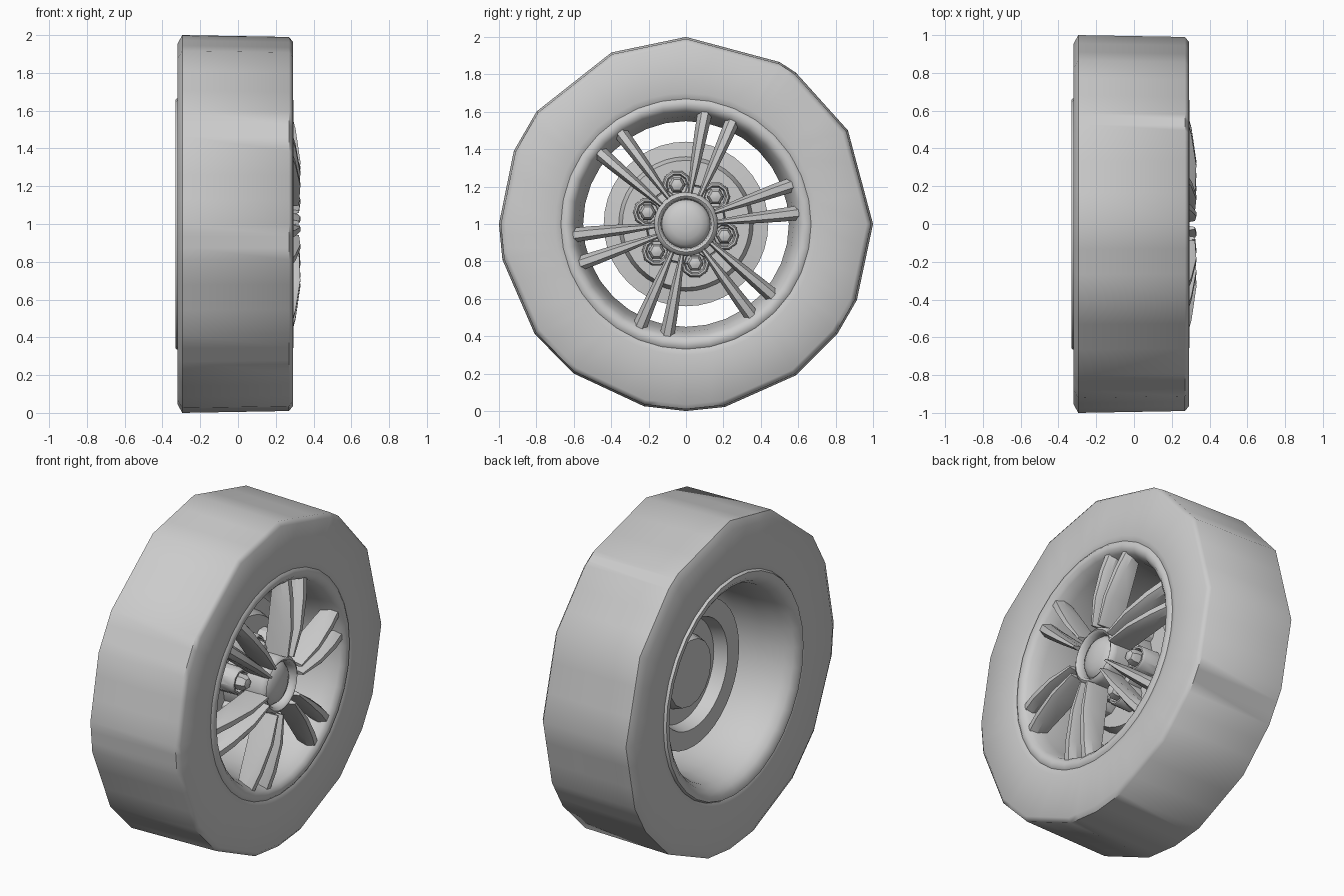
import bpy, bmesh
from math import radians, cos, sin, pi
from mathutils import Vector

if "Cube" in bpy.data.objects:
    bpy.data.objects.remove(bpy.data.objects["Cube"])


def polar(x, r, a):
    """Point at radius r and angle a around the axle (x axis at z = 1)."""
    return Vector((x, r * cos(a), 1 + r * sin(a)))


def finish(bm, name, angle=35):
    bmesh.ops.remove_doubles(bm, verts=bm.verts, dist=1e-5)
    bmesh.ops.recalc_face_normals(bm, faces=bm.faces)
    me = bpy.data.meshes.new(name)
    bm.to_mesh(me)
    bm.free()
    ob = bpy.data.objects.new(name, me)
    bpy.context.collection.objects.link(ob)
    bpy.ops.object.select_all(action='DESELECT')
    ob.select_set(True)
    bpy.context.view_layer.objects.active = ob
    bpy.ops.object.shade_smooth_by_angle(angle=radians(angle))
    return ob


def skin(bm, rings, wrap_rings=False, wrap_verts=True):
    """Quads between successive rings of points."""
    vs = [[bm.verts.new(p) for p in ring] for ring in rings]
    n, m = len(vs), len(vs[0])
    for i in range(n if wrap_rings else n - 1):
        a, b = vs[i], vs[(i + 1) % n]
        for j in range(m if wrap_verts else m - 1):
            k = (j + 1) % m
            bm.faces.new((a[j], a[k], b[k], b[j]))
    return vs


def lathe(name, profile, n=32, closed=False, cap=(), angle=35):
    bm = bmesh.new()
    vs = skin(bm, [[polar(x, r, 2 * pi * j / n) for j in range(n)]
                   for x, r in profile], closed)
    for i in cap:
        bm.faces.new(vs[i])
    return finish(bm, name, angle)


# Tyre: irregular low-poly outline outside, round at the bead
corners = [0, 30, 54, 60, 90, 113.5, 143, 157, 180, 191, 216, 233, 257,
           270, 282, 306, 324, 336, 360]
outline = []
for a0, a1 in zip(corners, corners[1:]):
    p, q = (Vector((cos(radians(a)), sin(radians(a)))) for a in (a0, a1))
    for k in range(3):
        outline.append(p.lerp(q, k / 3))
rings = []
for x, r, is_round in [(-0.27, 0.62, True), (-0.315, 0.66, True), (-0.32, 0.70, True),
                       (-0.32, 0.955, False), (-0.295, 1.0, False),
                       (0.27, 0.99, False), (0.29, 0.965, False),
                       (0.29, 0.70, True), (0.282, 0.66, True), (0.24, 0.62, True)]:
    ring = []
    for v in outline:
        d = v.normalized() * r if is_round else v * r
        ring.append((x, d.x, 1 + d.y))
    rings.append(ring)
bm = bmesh.new()
skin(bm, rings)
finish(bm, "tyre", 50)

# Rim barrel with rounded lips front and back
lathe("rim_barrel", [(0.25, 0.655), (0.283, 0.67), (0.294, 0.655), (0.292, 0.625),
                     (0.27, 0.60), (0.20, 0.575), (0.05, 0.55), (-0.12, 0.55),
                     (-0.26, 0.575), (-0.305, 0.60), (-0.328, 0.63),
                     (-0.33, 0.66), (-0.315, 0.67), (-0.28, 0.655)], 32, angle=60)

# Twin spokes: six pairs, each spoke lofted with a bevelled front
# section: radius, sideways offset, half width, front x, back x
sections = [(0.165, 0.028, 0.013, 0.323, 0.17), (0.33, 0.047, 0.027, 0.33, 0.18),
            (0.50, 0.067, 0.036, 0.305, 0.185), (0.625, 0.08, 0.040, 0.272, 0.19)]
bm = bmesh.new()
for k in range(6):
    a = radians(13 + 60 * k)
    out = Vector((0, cos(a), sin(a)))
    side = Vector((0, -sin(a), cos(a)))
    for s in (-1, 1):
        loops = []
        for r, off, w, xf, xb in sections:
            c = Vector((0, 0, 1)) + out * r + side * (s * off)
            loops.append([c + side * (t * w) + Vector((x, 0, 0)) for t, x in
                          [(-0.8, xb), (-1, xf - 0.04), (-0.45, xf),
                           (0.45, xf), (1, xf - 0.04), (0.8, xb)]])
        vs = skin(bm, loops)
        bm.faces.new(vs[0])
        bm.faces.new(vs[-1])
finish(bm, "twin_spokes", 30)

# Hub ring and domed centre cap
lathe("hub_ring", [(0.14, 0.17), (0.26, 0.172), (0.285, 0.165), (0.295, 0.15),
                   (0.285, 0.135), (0.25, 0.13), (0.14, 0.13)], 24, True, angle=50)
lathe("centre_cap", [(0.20, 0.135), (0.24, 0.132), (0.265, 0.112), (0.281, 0.08),
                     (0.289, 0.04), (0.291, 0.002)], 24, cap=(-1,), angle=60)

# Lug cups and hex nuts between the spoke pairs
bm = bmesh.new()
nuts = bmesh.new()


def turned(bm, centre, profile, n):
    vs = skin(bm, [[(x, centre.y + r * cos(2 * pi * j / n), centre.z + r * sin(2 * pi * j / n))
                    for j in range(n)] for x, r in profile])
    bm.faces.new(vs[-1])


for k in range(6):
    c = polar(0, 0.215, radians(43 + 60 * k))
    turned(bm, c, [(0.03, 0.08), (0.15, 0.078), (0.165, 0.07), (0.165, 0.06),
                   (0.13, 0.052)], 10)
    turned(nuts, c, [(0.12, 0.047), (0.19, 0.045), (0.21, 0.032), (0.217, 0.012)], 6)
finish(bm, "lug_cups")
finish(nuts, "lug_nuts", 30)

# Hub body joining the wheel centre to the brake disc
lathe("hub_body", [(-0.03, 0.20), (0.03, 0.22), (0.14, 0.21), (0.15, 0.15)], 16,
      cap=(0, -1))

# Brake disc with a recessed centre at the back
lathe("brake_disc", [(0.03, 0.002), (0.03, 0.31), (-0.05, 0.33), (-0.05, 0.44),
                     (-0.01, 0.44), (0.0, 0.36), (0.05, 0.34), (0.05, 0.002)], 40,
      cap=(0, -1), angle=25)
